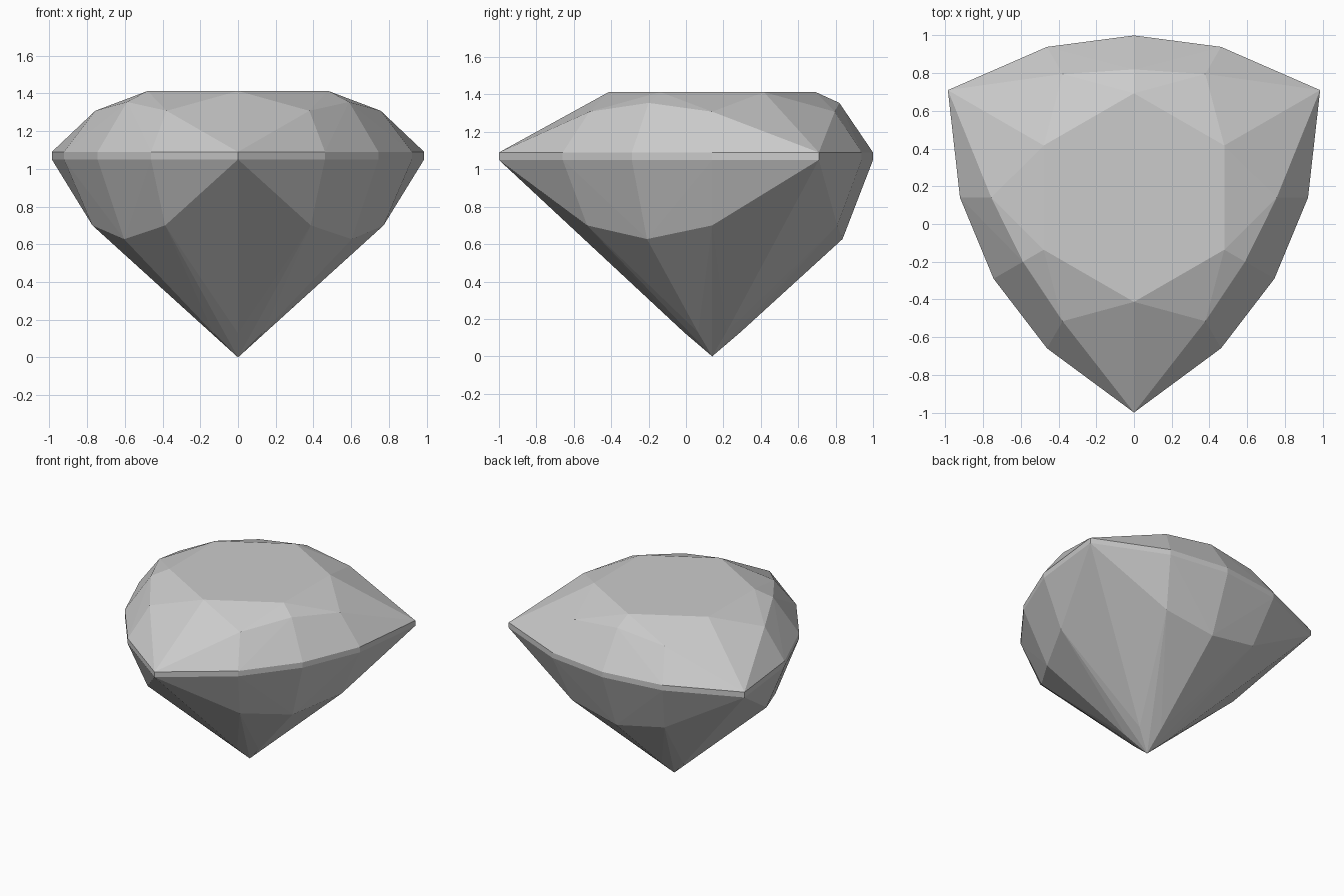
import bpy
import bmesh
from math import cos, sin, radians

cube = bpy.data.objects.get("Cube")
if cube:
    bpy.data.objects.remove(cube, do_unlink=True)

CENTRE_Y = 0.14           # axis of the threefold symmetry
CORNERS = (-90, 30, 150)  # directions of the pointed corners
MIDS = (-30, 90, 210)     # directions of the side middles
BETWEEN = range(0, 360, 60)
ALL_SIX = range(30, 390, 60)

# Facet corners: directions, radius, height
RINGS = [
    (ALL_SIX, 0.553, 1.413),   # table
    (MIDS, 0.68, 1.355),       # upper crown, side middles
    (BETWEEN, 0.757, 1.308),   # upper crown, beside the corners
    (MIDS, 0.697, 0.627),      # pavilion, side middles
    (BETWEEN, 0.772, 0.70),    # pavilion, beside the corners
    (ALL_SIX, 0.15, 0.128),    # facets round the tip
]
# Girdle: a thin upright band
for height in (1.09, 1.05):
    RINGS += [(CORNERS, 1.14, height), (MIDS, 0.86, height),
              (BETWEEN, 0.923, height)]


def add_ring(bm, directions, radius, height):
    for d in directions:
        a = radians(d)
        bm.verts.new((radius * cos(a), CENTRE_Y + radius * sin(a), height))


# Cut stone: the flat facets span all the facet corners
bm = bmesh.new()
for ring in RINGS:
    add_ring(bm, *ring)
bm.verts.new((0, CENTRE_Y, 0))
bmesh.ops.convex_hull(bm, input=bm.verts[:])
bmesh.ops.dissolve_limit(bm, angle_limit=radians(0.3),
                         verts=bm.verts[:], edges=bm.edges[:])
bmesh.ops.recalc_face_normals(bm, faces=bm.faces[:])

mesh = bpy.data.meshes.new("cut_gemstone")
bm.to_mesh(mesh)
bm.free()
gem = bpy.data.objects.new("cut_gemstone", mesh)
bpy.context.collection.objects.link(gem)

# Light grey stone
grey = bpy.data.materials.new("light_grey")
grey.use_nodes = True
colour = (0.6, 0.6, 0.6, 1)
grey.diffuse_color = colour
for node in grey.node_tree.nodes:
    if node.type == "BSDF_PRINCIPLED":
        node.inputs["Base Color"].default_value = colour
mesh.materials.append(grey)
